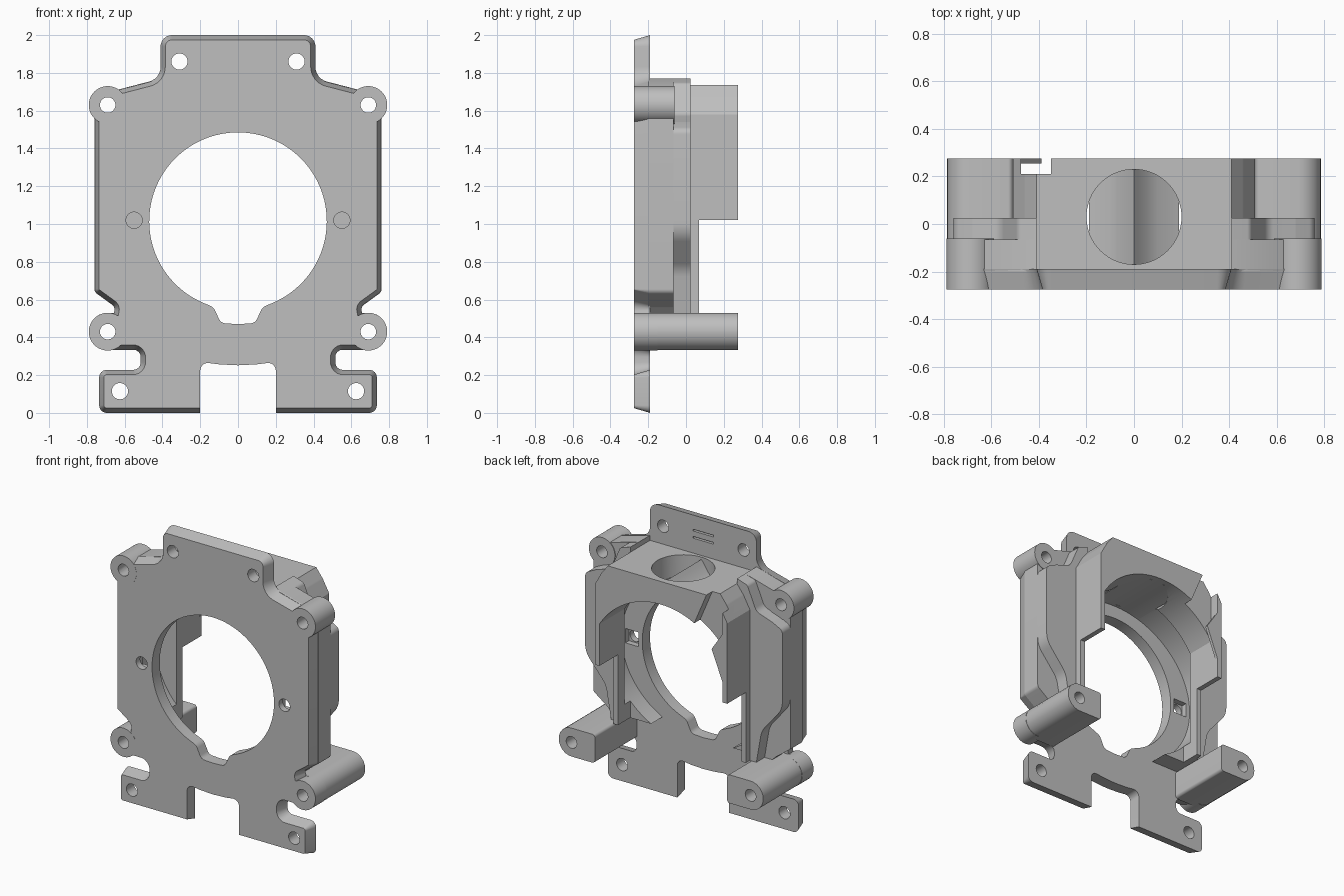
import bpy, bmesh, math
from mathutils import Vector

cube = bpy.data.objects.get("Cube")
if cube:
    bpy.data.objects.remove(cube, do_unlink=True)

grey = bpy.data.materials.new("plain_grey")
grey.use_nodes = True
colour = (0.52, 0.52, 0.52, 1)
grey.diffuse_color = colour
grey.node_tree.nodes["Principled BSDF"].inputs["Base Color"].default_value = colour

HUB = 1.015   # height of the main opening


def rounded(points, steps=6):
    """Round polygon corners given as (x, z, radius)."""
    out = []
    for i, p in enumerate(points):
        here = Vector(p[:2])
        r = p[2] if len(p) > 2 else 0
        if not r:
            out.append(here)
            continue
        a = (Vector(points[i - 1][:2]) - here).normalized()
        b = (Vector(points[(i + 1) % len(points)][:2]) - here).normalized()
        half = a.angle(b) / 2
        start, end = here + a * r / math.tan(half), here + b * r / math.tan(half)
        centre = here + (a + b).normalized() * r / math.sin(half)
        for k in range(steps + 1):
            spoke = start.lerp(end, k / steps) - centre
            out.append(centre + spoke.normalized() * r)
    return out


def mirrored(half):
    return half + [(-p[0],) + tuple(p[1:]) for p in reversed(half) if abs(p[0]) > 1e-5]


def flip(points, side):
    return [(p[0] * side,) + tuple(p[1:]) for p in points]


def ellipse(x, z, rx, rz, n=64):
    return [(x + rx * math.cos(math.tau * i / n), z + rz * math.sin(math.tau * i / n))
            for i in range(n)]


def shrunk(pts, d):
    """Move an outline inward, keeping the bottom slot sides straight."""
    area = sum(pts[i - 1].cross(p) for i, p in enumerate(pts))
    s = 1 if area > 0 else -1
    out = []
    for i, p in enumerate(pts):
        e1 = (p - pts[i - 1]).normalized()
        e2 = (pts[(i + 1) % len(pts)] - p).normalized()
        n1, n2 = Vector((-e1.y, e1.x)) * s, Vector((-e2.y, e2.x)) * s
        move = (n1 + n2) * d / max(0.4, 1 + n1.dot(n2))
        if abs(p.x) < 0.25 and p.y < 0.3:
            move = Vector((0, d if p.y < 0.01 else 0))
        out.append(p + move)
    return out


def prism(name, points, y0, y1, taper=0):
    """Extrude an x-z outline along y."""
    pts = rounded(points)
    front = shrunk(pts, taper) if taper else pts
    bm = bmesh.new()
    a = [bm.verts.new((p.x, y0, p.y)) for p in front]
    b = [bm.verts.new((p.x, y1, p.y)) for p in pts]
    bm.faces.new(a)
    bm.faces.new(list(reversed(b)))
    for i in range(len(a)):
        bm.faces.new((a[i - 1], b[i - 1], b[i], a[i]))
    bmesh.ops.recalc_face_normals(bm, faces=bm.faces)
    mesh = bpy.data.meshes.new(name)
    bm.to_mesh(mesh)
    bm.free()
    mesh.materials.append(grey)
    obj = bpy.data.objects.new(name, mesh)
    bpy.context.collection.objects.link(obj)
    return obj


def block(name, x0, x1, y0, y1, z0, z1):
    return prism(name, [(x0, z0), (x1, z0), (x1, z1), (x0, z1)], y0, y1)


def carve(obj, cutters):
    """Subtract the cutters and bake the result."""
    for c in cutters:
        mod = obj.modifiers.new("cut", 'BOOLEAN')
        mod.operation, mod.solver, mod.object = 'DIFFERENCE', 'EXACT', c
    bpy.context.view_layer.update()
    graph = bpy.context.evaluated_depsgraph_get()
    mesh = bpy.data.meshes.new_from_object(obj.evaluated_get(graph))
    obj.modifiers.clear()
    obj.data = mesh


# Front plate with tapered rim
plate_half = [(0, 2), (0.41, 2, 0.06), (0.41, 1.77, 0.08), (0.64, 1.71), (0.69, 1.66),
              (0.76, 1.6), (0.76, 0.64, 0.03), (0.65, 0.56, 0.03), (0.67, 0.47),
              (0.66, 0.335), (0.515, 0.335, 0.04), (0.515, 0.228, 0.04),
              (0.735, 0.228, 0.04), (0.735, 0, 0.04), (0.2, 0), (0.2, 0.27, 0.04),
              (0.1, 0.257), (0, 0.252)]
plate = prism("front_plate", mirrored(plate_half), -0.275, -0.19, 0.025)

# Shell directly behind the plate, then the narrower rear shell
shell_half = [(0, 1.73), (0.41, 1.73), (0.41, 1.77), (0.63, 1.71), (0.76, 1.6),
              (0.76, 0.64, 0.03), (0.65, 0.56, 0.03), (0.62, 0.53), (0, 0.53)]
shell = prism("shell_front", mirrored(shell_half), -0.2, -0.065)
rear_half = [(0, 1.73), (0.41, 1.73), (0.41, 1.77), (0.49, 1.745, 0.03), (0.56, 1.58, 0.06),
             (0.68, 1.54, 0.05), (0.76, 1.5, 0.04), (0.76, 0.95, 0.15), (0.6, 0.76, 0.15),
             (0.56, 0.53), (0, 0.53)]
rear = prism("shell_rear", mirrored(rear_half), -0.07, 0.025)

# Duct housing with sloping shoulders, and the low rear rims
duct_half = [(0, 1.735), (0.41, 1.735), (0.46, 1.67, 0.08), (0.51, 1.58), (0.51, 1.02),
             (0, 1.02)]
duct = prism("duct_housing", mirrored(duct_half), 0.01, 0.275)
neck = block("duct_neck", -0.41, 0.41, -0.2, 0.02, 1.3, 1.735)
for side, word in ((1, "left"), (-1, "right")):
    prism("rear_rim_" + word, flip([(0.475, 1.1), (0.51, 1.1), (0.51, 0.53), (0.475, 0.53)], side),
          0.0, 0.07)
prism("side_fin", [(-0.51, 1.55), (-0.39, 1.37), (-0.49, 1.12), (-0.51, 1.12)], 0.255, 0.275)

# Openings
front_hole = [(0.47 * math.sin(t), HUB + 0.47 * math.cos(t))
              for t in [math.radians(2.85 * i) for i in range(56)]]
front_hole += [(0.13, 0.56, 0.05), (0.09, 0.475, 0.04), (0, 0.47)]
main_cut = prism("main_cut", mirrored(front_hole), -0.4, -0.1)
front_cavity = prism("front_cavity", ellipse(0, HUB, 0.63, 0.56, 96), -0.3, 0)
arch = [(0.56 * math.sin(t), HUB + 0.56 * math.cos(t))
        for t in [math.radians(58 * i / 20) for i in range(21)]]
rear_cavity = prism("rear_cavity", mirrored(arch + [(0.475, 1.3), (0.475, 0.3)]), -0.08, 0.4)
corner_cut = prism("corner_cut", [(-0.475, 1.9), (-0.35, 1.9), (-0.35, 1.735), (-0.25, 1.5),
                                  (-0.25, 1.2), (-0.475, 1.2)], 0.21, 0.4)
fan_cut = prism("fan_cut", ellipse(0, 0, 0.2, 0.2), 0, 0.6)
fan_cut.rotation_euler.x = math.pi / 2
fan_cut.location = (0, 0.03, 1.9)
fan_cut.rotation_euler.x = -math.pi / 2
cutters = [main_cut, front_cavity, rear_cavity, corner_cut, fan_cut]

# Screw holes, nut pockets and slits in the plate
plate_cuts, boss_cuts = [], []
for side in (1, -1):
    for x, z in ((0.69, 1.63), (0.69, 0.43)):
        boss_cuts.append(prism("boss_hole", ellipse(side * x, z, 0.041, 0.041, 32), -0.5, 0.5))
    for x, z in ((0.625, 0.115), (0.31, 1.86), (0.55, 1.02)):
        plate_cuts.append(prism("plate_hole", ellipse(side * x, z, 0.043, 0.043, 32), -0.4, -0.1))
    mid = side * 0.55
    plate_cuts.append(block("nut_pocket", mid - 0.05, mid + 0.05, -0.23, -0.1, 0.97, 1.07))
    z = 1.87 + side * 0.025
    plate_cuts.append(block("slit", -0.08, 0.08, -0.21, -0.1, z - 0.006, z + 0.006))

carve(plate, [main_cut] + plate_cuts + boss_cuts)
carve(shell, [front_cavity, fan_cut] + boss_cuts)
carve(rear, [front_cavity, rear_cavity, fan_cut])
carve(duct, [rear_cavity, corner_cut, fan_cut])
carve(neck, [front_cavity, rear_cavity, fan_cut])

# Ridge splitting the air flow under the fan opening
prism("flow_ridge", mirrored([(0, 1.72), (0.015, 1.7), (0.05, 1.655), (0.1, 1.615),
                              (0.19, 1.575), (0.19, 1.545), (0.1, 1.567), (0, 1.577)]),
      -0.17, 0.23)

# Screw bosses
for side, word in ((1, "left"), (-1, "right")):
    upper = prism("upper_boss_" + word, ellipse(side * 0.69, 1.63, 0.1, 0.1, 48), -0.2755, -0.06)
    lower_tip = prism("lower_boss_front_" + word, ellipse(side * 0.69, 0.43, 0.1, 0.1, 48),
                      -0.2755, -0.15)
    lower = prism("lower_boss_" + word,
                  flip([(0.51, 0.332, 0.02), (0.787, 0.332, 0.095), (0.787, 0.53, 0.095),
                        (0.51, 0.53, 0.02)], side), -0.195, 0.275)
    for part in (upper, lower_tip, lower):
        carve(part, boss_cuts)

# Remove the cutters and smooth the curved walls
for c in cutters + plate_cuts + boss_cuts:
    bpy.data.objects.remove(c, do_unlink=True)
for obj in bpy.context.collection.objects:
    if obj.type == 'MESH' and grey.name in obj.data.materials:
        obj.data.shade_smooth()
        obj.data.set_sharp_from_angle(angle=math.radians(25))
